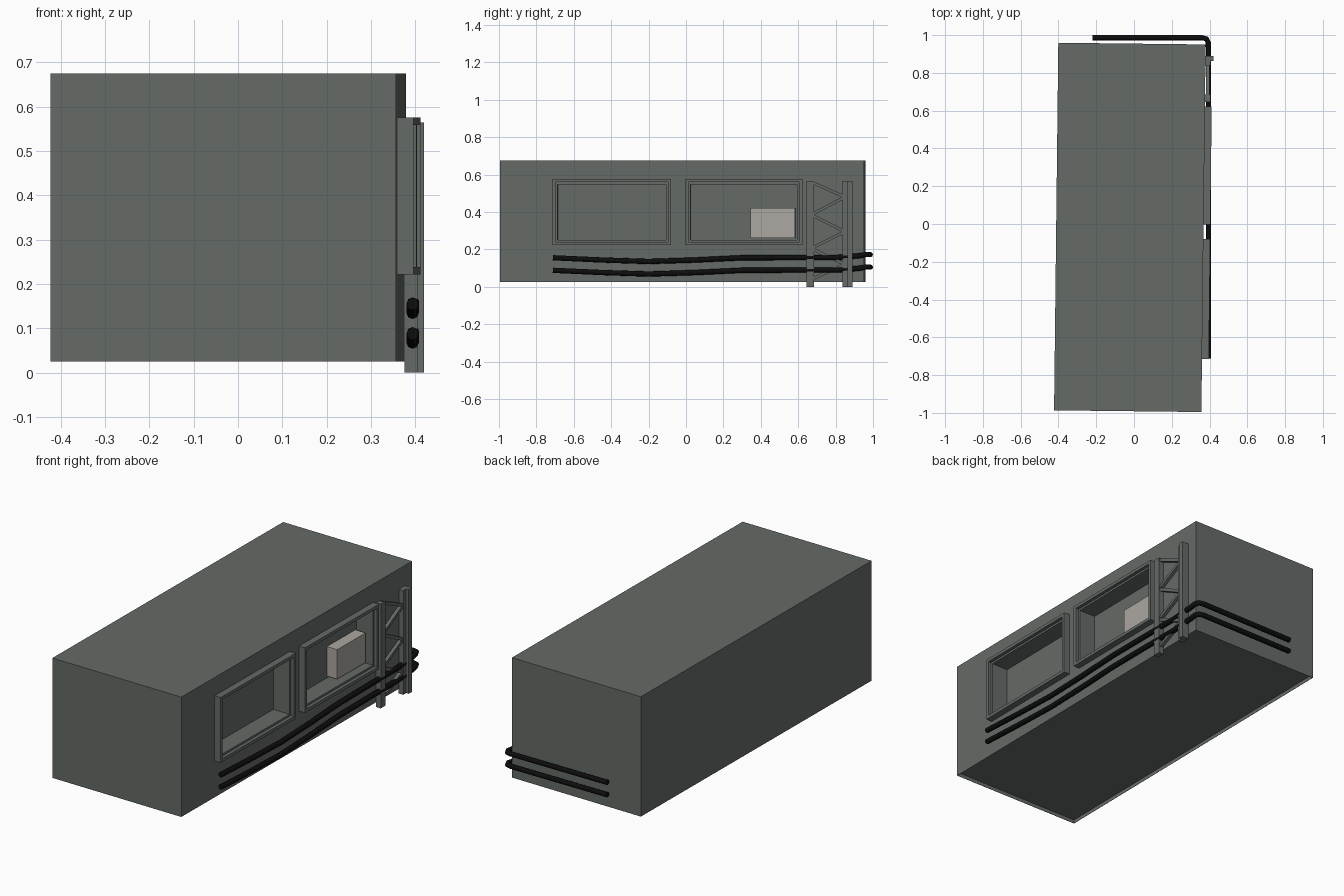
import bpy, bmesh, math
from mathutils import Matrix, Vector

cube = bpy.data.objects.get("Cube")
if cube:
    bpy.data.objects.remove(cube, do_unlink=True)


def material(name, rgb):
    m = bpy.data.materials.new(name)
    m.use_nodes = True
    col = (*rgb, 1)
    m.diffuse_color = col
    m.node_tree.nodes["Principled BSDF"].inputs["Base Color"].default_value = col
    return m


GREY = material("grey green", (0.13, 0.146, 0.136))
PALE = material("pale grey", (0.41, 0.385, 0.355))
BLACK = material("cable black", (0.004, 0.004, 0.004))

# The body and its windows sit slightly turned
TURN = Matrix.Translation((-0.022, -0.018, 0)) @ Matrix.Rotation(math.radians(-0.66), 4, "Z")
WALL, END, FLOOR, ROOF = 0.39, 0.973, 0.025, 0.675
WIN_Z = (0.222, 0.576)
WINDOWS = {"front": (-0.692, -0.057), "rear": (0.02, 0.645)}
RIM, STEP = 0.017, 0.011


def add_box(bm, lo, hi):
    lo, hi = Vector(lo), Vector(hi)
    size = Matrix.Diagonal((*(hi - lo), 1))
    bmesh.ops.create_cube(bm, size=1, matrix=Matrix.Translation((lo + hi) / 2) @ size)


def finish(name, bm, mat, matrix=None):
    me = bpy.data.meshes.new(name)
    if matrix:
        bm.transform(matrix)
    bm.to_mesh(me)
    bm.free()
    me.materials.append(mat)
    ob = bpy.data.objects.new(name, me)
    bpy.context.collection.objects.link(ob)
    return ob


# Body: box with a shallow recessed underside and two window recesses
bm = bmesh.new()
add_box(bm, (-WALL, -END, FLOOR), (WALL, END, ROOF))
bm.normal_update()
under = [f for f in bm.faces if f.normal.z < -0.9]
bmesh.ops.inset_individual(bm, faces=under, thickness=0.002)
bmesh.ops.inset_individual(bm, faces=under, thickness=0.0002, depth=-0.02)


def wall_faces():
    bm.normal_update()
    return [f for f in bm.faces if f.normal.x > 0.9 and f.calc_center_median().x > WALL - 0.001]


inset = RIM + STEP
cuts = [("z", WIN_Z[0] + inset), ("z", WIN_Z[1] - inset)]
for a, b in WINDOWS.values():
    cuts += [("y", a + inset), ("y", b - inset)]
for axis, at in cuts:
    normal = Vector((0, axis == "y", axis == "z"))
    faces = wall_faces()
    geom = faces + list({e for f in faces for e in f.edges}) + list({v for f in faces for v in f.verts})
    bmesh.ops.bisect_plane(bm, geom=geom, plane_co=normal * at, plane_no=normal)
holes = []
for f in wall_faces():
    c = f.calc_center_median()
    if WIN_Z[0] < c.z < WIN_Z[1] and any(abs(c.y - (a + b) / 2) < 0.05 for a, b in WINDOWS.values()):
        holes.append(f)
bmesh.ops.inset_individual(bm, faces=holes, thickness=0.0002, depth=-0.08)
finish("body", bm, GREY, TURN)


# Window frames: a raised rim with a lower inner step
def add_ring(bm, y, z, width, height):
    x0, x1 = WALL - 0.002, WALL + height
    for at in (z[0], z[1] - width):
        add_box(bm, (x0, y[0], at), (x1, y[1], at + width))
    for at in (y[0], y[1] - width):
        add_box(bm, (x0, at, z[0] + width), (x1, at + width, z[1] - width))


for name, (a, b) in WINDOWS.items():
    bm = bmesh.new()
    add_ring(bm, (a, b), WIN_Z, RIM, 0.036)
    add_ring(bm, (a + RIM, b - RIM), (WIN_Z[0] + RIM, WIN_Z[1] - RIM), STEP, 0.018)
    finish(name + "_window_frame", bm, GREY, TURN)

# Pale block inside the rear window
bm = bmesh.new()
add_box(bm, (0.3, 0.366, 0.26), (0.372, 0.606, 0.42))
finish("window_block", bm, PALE, TURN)

# Lattice mast: two posts and zigzag braces
bm = bmesh.new()
add_box(bm, (0.376, 0.645, 0), (0.405, 0.685, 0.565))
finish("mast_front_post", bm, GREY)
bm = bmesh.new()
add_box(bm, (0.376, 0.838, 0), (0.405, 0.863, 0.565))
add_box(bm, (0.378, 0.863, 0), (0.42, 0.89, 0.565))
finish("mast_rear_post", bm, GREY)

bm = bmesh.new()
levels = [0.56, 0.48, 0.385, 0.295, 0.205, 0.12, 0.04]
for i, (z0, z1) in enumerate(zip(levels, levels[1:])):
    ends = (0.67, 0.85) if i % 2 == 0 else (0.85, 0.67)
    p, q = Vector((0.39, ends[0], z0)), Vector((0.39, ends[1], z1))
    d = q - p
    place = (Matrix.Translation((p + q) / 2)
             @ Matrix.Rotation(math.atan2(d.z, d.y), 4, "X")
             @ Matrix.Diagonal((0.018, d.length, 0.016, 1)))
    bmesh.ops.create_cube(bm, size=1, matrix=place)
finish("mast_braces", bm, GREY)


# Cables sagging along the side and wrapping the rear corner
SAG = [(-0.712, 0.155), (-0.45, 0.143), (-0.2, 0.135), (0.05, 0.143),
       (0.3, 0.155), (0.55, 0.156), (0.8, 0.156), (0.93, 0.166)]


def cable(name, drop):
    pts = [(0.394, y, z - drop) for y, z in SAG]
    top = 0.172 - drop
    pts += [(0.393, 0.96, top), (0.384, 0.98, top), (0.36, 0.986, top),
            (0.1, 0.986, top), (-0.22, 0.986, top)]
    cu = bpy.data.curves.new(name, "CURVE")
    cu.dimensions = "3D"
    cu.bevel_depth = 0.014
    cu.bevel_resolution = 2
    cu.use_fill_caps = True
    sp = cu.splines.new("POLY")
    sp.points.add(len(pts) - 1)
    for point, co in zip(sp.points, pts):
        point.co = (*co, 1)
    sp.use_smooth = True
    cu.materials.append(BLACK)
    bpy.context.collection.objects.link(bpy.data.objects.new(name, cu))


cable("upper_cable", 0)
cable("lower_cable", 0.067)
